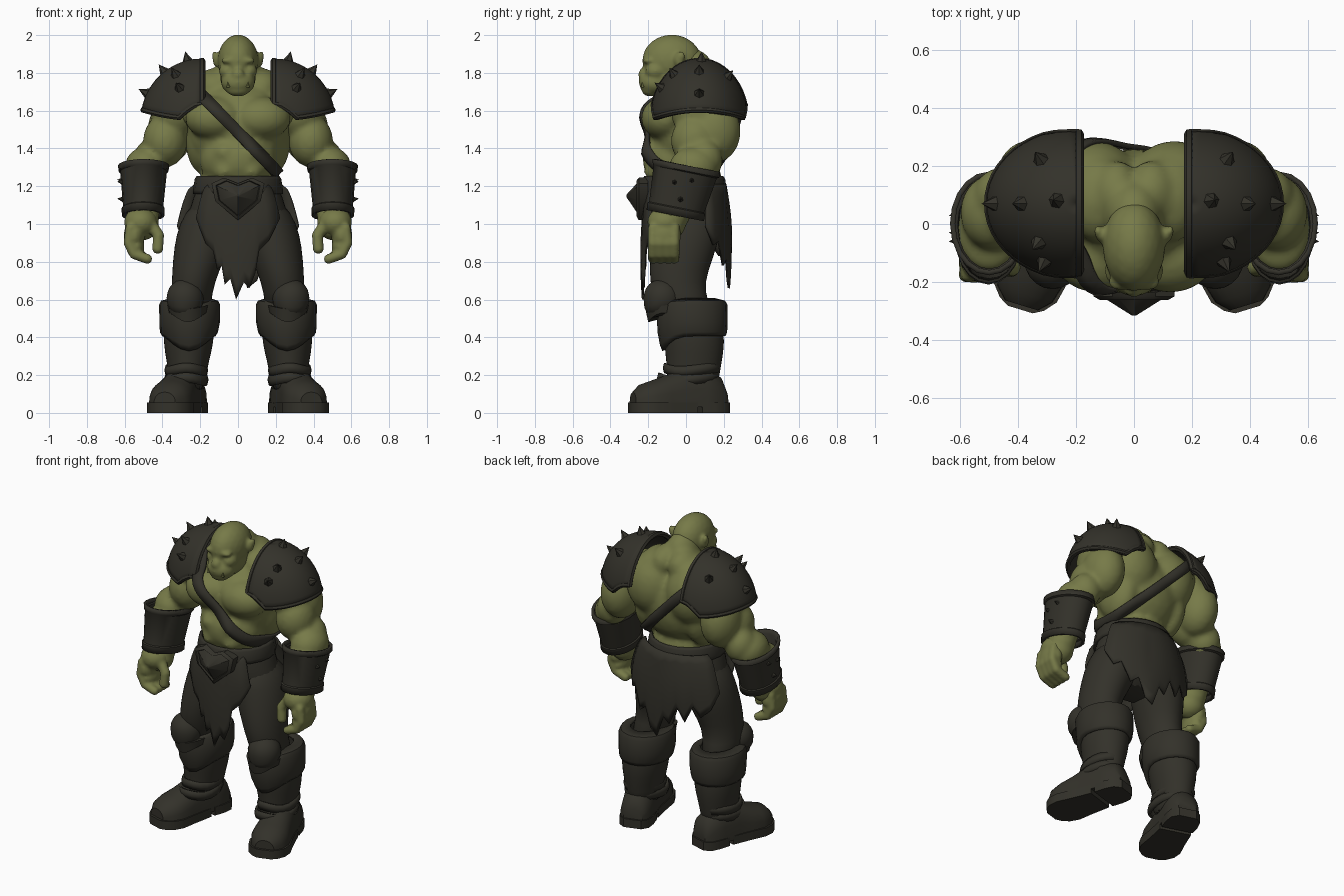
import bpy
import bmesh
from math import sin, cos, pi, radians, sqrt
from mathutils import Vector, Matrix
from mathutils.bvhtree import BVHTree

default_cube = bpy.data.objects.get("Cube")
if default_cube:
    bpy.data.objects.remove(default_cube, do_unlink=True)
for other in bpy.context.view_layer.objects:
    other.select_set(False)


def material(name, colour):
    mat = bpy.data.materials.new(name)
    mat.use_nodes = True
    mat.diffuse_color = (*colour, 1)
    shader = next(n for n in mat.node_tree.nodes if n.type == "BSDF_PRINCIPLED")
    shader.inputs["Base Color"].default_value = (*colour, 1)
    shader.inputs["Roughness"].default_value = .8
    return mat


GREEN = material("green_skin", (.183, .195, .065))
DARK = material("dark_leather", (.033, .031, .023))


def finish(bm, name, mat=DARK, mirror=False, solid=0, subdiv=0, voxel=0):
    """Turn a bmesh into a shaded object with the usual modifiers."""
    bmesh.ops.recalc_face_normals(bm, faces=bm.faces)
    mesh = bpy.data.meshes.new(name)
    bm.to_mesh(mesh)
    bm.free()
    ob = bpy.data.objects.new(name, mesh)
    bpy.context.collection.objects.link(ob)
    mesh.materials.append(mat)
    bpy.context.view_layer.objects.active = ob
    ob.select_set(True)
    bpy.ops.object.shade_smooth_by_angle(angle=radians(40))
    ob.select_set(False)
    if mirror:
        ob.modifiers.new("Mirror", "MIRROR")
    if solid:
        shell = ob.modifiers.new("Solidify", "SOLIDIFY")
        shell.thickness, shell.offset = solid, 0
    if subdiv:
        ob.modifiers.new("Subdivision", "SUBSURF").levels = subdiv
        ob.modifiers["Subdivision"].render_levels = subdiv
    if voxel:
        remesh = ob.modifiers.new("Remesh", "REMESH")
        remesh.mode, remesh.voxel_size = "VOXEL", voxel
        remesh.use_smooth_shade = True
        soften = ob.modifiers.new("Smooth", "SMOOTH")
        soften.factor, soften.iterations = .5, 4
    return ob


def stitch(rings, closed=True, caps=True):
    """Skin a row of equal point rings with quads."""
    bm = bmesh.new()
    rows = [[bm.verts.new(p) for p in ring] for ring in rings]
    n = len(rows[0])
    for low, high in zip(rows, rows[1:]):
        for i in range(n if closed else n - 1):
            j = (i + 1) % n
            bm.faces.new((low[i], low[j], high[j], high[i]))
    if caps:
        bm.faces.new(rows[0])
        bm.faces.new(rows[-1])
    return bm


def loft(rings, tilt=0, dips=None, caps=True, sides=20):
    """Stack of ellipses (x, y, z, rx, ry); dips pull a ring's front down."""
    rows = []
    for k, (x, y, z, rx, ry) in enumerate(rings):
        row = []
        for i in range(sides):
            a = 2 * pi * i / sides
            drop = dips[k] * max(0, -sin(a)) ** 3 if dips else 0
            row.append((x + rx * cos(a), y + ry * sin(a), z + tilt * ry * sin(a) - drop))
        rows.append(row)
    return stitch(rows, caps=caps)


def blob(bm, centre, radii):
    """Ellipsoid muscle, doubled on the other side when off centre."""
    for side in ((1, -1) if centre[0] else (1,)):
        place = Matrix.Translation((side * centre[0], *centre[1:])) @ Matrix.Diagonal((*radii, 1))
        bmesh.ops.create_icosphere(bm, subdivisions=3, radius=1, matrix=place)


def limb(bm, points, r):
    """Chain of balls along a path."""
    for a, b in zip(points, points[1:]):
        for k in range(6):
            blob(bm, Vector(a).lerp(Vector(b), k / 5), (r, r, r))


def flesh(name, muscles, voxel, limbs=()):
    bm = bmesh.new()
    for centre, radii in muscles:
        blob(bm, centre, radii)
    for points, r in limbs:
        limb(bm, points, r)
    return finish(bm, name, GREEN, voxel=voxel)


def spike(bm, base, direction, r, h):
    turn = direction.to_track_quat("Z", "Y").to_matrix().to_4x4()
    place = Matrix.Translation(base + direction * h / 2) @ turn
    bmesh.ops.create_cone(bm, cap_ends=True, segments=6, radius1=r, radius2=0, depth=h, matrix=place)


def rod(name, points, r):
    """Round bead along a path, mirrored."""
    curve = bpy.data.curves.new(name, "CURVE")
    curve.dimensions, curve.bevel_depth, curve.bevel_resolution = "3D", r, 1
    line = curve.splines.new("POLY")
    line.points.add(len(points) - 1)
    for slot, p in zip(line.points, points):
        slot.co = (*p, 1)
    temp = bpy.data.objects.new(name + "_path", curve)
    bpy.context.collection.objects.link(temp)
    mesh = bpy.data.meshes.new_from_object(temp.evaluated_get(bpy.context.evaluated_depsgraph_get()))
    bpy.data.objects.remove(temp, do_unlink=True)
    bm = bmesh.new()
    bm.from_mesh(mesh)
    finish(bm, name, mirror=True)


# Torso: rib cage, belly, waist, chest, lats, back, traps and neck
torso = flesh("torso", [
    ((0, .03, 1.5), (.27, .23, .27)), ((0, -.055, 1.34), (.205, .175, .17)),
    ((0, 0, 1.22), (.205, .195, .15)), ((.125, -.11, 1.56), (.155, .128, .115)),
    ((.18, .07, 1.46), (.1, .15, .2)), ((.14, .12, 1.6), (.17, .168, .2)),
    ((.12, .085, 1.72), (.12, .15, .105)), ((.06, .1, 1.76), (.09, .12, .1)),
    ((0, .03, 1.8), (.1, .12, .13)), ((.25, .07, 1.62), (.14, .16, .13)),
    ((.07, -.13, 1.38), (.07, .1, .06)), ((.07, -.125, 1.28), (.07, .1, .06))], .017)

# Arms: shoulder, triceps, biceps, elbow and forearm
flesh("arms", [
    ((.33, .08, 1.59), (.13, .16, .15)), ((.36, .145, 1.49), (.12, .145, .17)),
    ((.385, .05, 1.44), (.118, .13, .14)), ((.46, .095, 1.34), (.095, .1, .11)),
    ((.49, .04, 1.3), (.11, .13, .11)), ((.5, -.02, 1.245), (.11, .145, .055))], .015,
    [([(.5, .03, 1.25), (.505, -.09, 1)], .088)])

# Hands: palm, knuckles, four curled fingers and thumb
fingers = [([(.57, y, .98), (.58, y, .9), (.55, y, .84), (.48, y, .815)], .027)
           for y in (-.175, -.135, -.095, -.06)]
thumb = [([(.46, -.14, 1), (.42, -.15, .94), (.425, -.155, .87)], .03)]
flesh("hands", [((.515, -.11, 1.01), (.088, .095, .08)), ((.55, -.115, .94), (.055, .09, .08)),
                ((.54, -.115, .88), (.045, .08, .055))], .01, fingers + thumb)

# Head: skull, jaw, muzzle, chin, nose, brow, cheek and ear
flesh("head", [
    ((0, -.075, 1.865), (.108, .157, .138)), ((0, -.07, 1.78), (.095, .14, .11)),
    ((0, -.165, 1.75), (.09, .085, .07)), ((0, -.19, 1.71), (.062, .045, .035)),
    ((0, -.23, 1.79), (.032, .022, .035)), ((.045, -.2, 1.865), (.046, .03, .017)),
    ((.055, -.16, 1.81), (.046, .055, .045)), ((.115, -.035, 1.87), (.018, .028, .042)),
    ((.125, -.025, 1.89), (.014, .02, .025))], .01)
bm = bmesh.new()
for side in (1, -1):
    spike(bm, Vector((side * .05, -.228, 1.725)), Vector((side * .2, -.2, 1)).normalized(), .011, .03)
finish(bm, "tusks", GREEN)

# Diagonal chest strap laid over the torso surface
surface = BVHTree.FromObject(torso, bpy.context.evaluated_depsgraph_get())
along, across, back = Vector((-.7, 0, .714)), Vector((.714, 0, .7)), Vector((0, 1, 0))
edges = []
for offset in (-.03, 0, .03):
    centre = Vector((0, .02, 1.485)) + across * offset
    rays = [along * cos(2 * pi * k / 64) + back * sin(2 * pi * k / 64) for k in range(64)]
    reach = []
    for ray in rays:
        hit = surface.ray_cast(centre + ray, -ray)[0]
        reach.append((hit - centre).length if hit else .25)
    for repeat in range(4):
        reach = [max(d, (reach[k - 1] + reach[(k + 1) % 64]) / 2) for k, d in enumerate(reach)]
    edges.append([centre + ray * (d + .006) for ray, d in zip(rays, reach)])
finish(stitch(edges, caps=False), "chest_strap", solid=.018)

# Shoulder plates: open quarter domes with beaded rims and spikes
hub, size = Vector((.19, .07, 1.55)), Vector((.315, .25, .315))


def dome(az, el):
    return Vector((cos(el) * cos(az), cos(el) * sin(az), sin(el)))


def dome_point(az, el, swell=1):
    d = dome(az, el) * swell
    return hub + Vector((d.x * size.x, d.y * size.y, d.z * size.z))


def dome_foot(az):
    return .15 * cos(az) ** 2 - .02 + .25 * max(0, abs(sin(az)) - .93) / .07


turns = [pi * (k / 24 - .5) for k in range(25)]
shell = [[dome_point(az, dome_foot(az) + (1.56 - dome_foot(az)) * row / 10) for az in turns]
         for row in range(11)]
finish(stitch(shell, closed=False, caps=False), "shoulder_plates", mirror=True, solid=.022)
rod("shoulder_lower_rims", [dome_point(az, dome_foot(az) + .04, 1.01) for az in turns], .014)
arch = [dome_point(-pi / 2, .25 + (pi - .5) * k / 20) for k in range(21)]
rod("shoulder_neck_rims", arch, .017)
bm = bmesh.new()
for az, el in ((0, 52), (0, 26), (55, 45), (-50, 48), (-64, 32), (10, 76)):
    az, el = radians(az), radians(el)
    spike(bm, dome_point(az, el, .99), dome(az, el), .034, .062)
finish(bm, "shoulder_spikes", mirror=True)

# Forearm guards with flared rims and studs
guard = [(.5, .002, 1.31, .126, .17), (.5, .002, 1.285, .125, .169), (.5, -.003, 1.28, .116, .16),
         (.502, -.05, 1.085, .098, .138), (.502, -.052, 1.08, .106, .145), (.502, -.057, 1.045, .104, .143)]
finish(loft(guard, tilt=-.2, caps=False), "forearm_guards", mirror=True, solid=.018)
bm = bmesh.new()
for y, z in ((.03, 1.23), (-.06, 1.22), (-.03, 1.13)):
    spike(bm, Vector((.595, y, z)), Vector((1, 0, .1)).normalized(), .022, .045)
finish(bm, "forearm_studs", mirror=True)

# Trousers and belt
finish(loft([(0, -.01, 1.24, .215, .205), (0, -.01, 1.15, .232, .212), (0, 0, 1.03, .28, .21),
             (0, 0, .92, .275, .17), (0, 0, .83, .14, .1)]), "hips", subdiv=1)
finish(loft([(.14, .01, 1.13, .1, .15), (.165, .01, 1, .15, .18), (.19, -.01, .88, .15, .178),
             (.225, -.04, .75, .125, .157), (.245, -.045, .64, .108, .14), (.255, .02, .5, .11, .14)]),
       "trouser_legs", mirror=True, subdiv=1)
finish(loft([(0, -.012, z, r, r - .01) for z, r in ((1.16, .23), (1.18, .231), (1.235, .223), (1.25, .213))],
            caps=False), "belt", solid=.014)

# Pointed belt buckle
outline = [(0, 1.215), (.075, 1.245), (.14, 1.215), (.12, 1.12), (0, 1.02),
           (-.12, 1.12), (-.14, 1.215), (-.075, 1.245)]
finish(stitch([[(x * s, y, 1.15 + (z - 1.15) * s) for x, z in outline] for s, y in
               ((1, -.2), (1, -.25), (.84, -.262), (.8, -.25), (.05, -.316))]), "belt_buckle")


# Torn cloths at front and back
def cloth(name, hems, side, bulge, spread):
    rows = []
    for k in range(9):
        t = k / 8
        rows.append([(x * (.7 + .3 * sqrt(t)), side * (.208 + bulge * sin(pi * t * .75)) * sqrt(1 - (x / spread) ** 2),
                      1.21 + (hem - 1.21) * t) for x, hem in hems])
    finish(stitch(rows, closed=False, caps=False), name, solid=.012)


cloth("front_cloth", [(-.22, 1.03), (-.17, .9), (-.13, .86), (-.11, .76), (-.085, .78), (-.07, .68), (-.04, .71),
                      (-.01, .6), (.03, .69), (.06, .66), (.09, .74), (.11, .86), (.16, .91), (.22, 1.03)], -1, .028, .36)
cloth("back_cloth", [(-.32, .99), (-.28, .88), (-.23, .83), (-.19, .9), (-.14, .79), (-.09, .88), (-.04, .76), (0, .8),
                     (.05, .66), (.1, .7), (.14, .82), (.19, .78), (.24, .91), (.28, .89), (.32, .99)], 1, .03, .36)

# Knee guards
bm = bmesh.new()
blob(bm, (.28, -.125, .61), (.098, .1, .1))
for v in bm.verts:
    v.co.z -= .25 * max(0, -.12 - v.co.y) * (v.co.z < .6)
finish(bm, "knee_guards")
finish(loft([(.265, -.1, .57, .108, .115), (.265, -.1, .53, .1, .1)], dips=(.02, .05)), "knee_guard_bases", mirror=True)

# Boot shafts, turned-down cuffs and ankle straps
finish(loft([(.27, .03, .1, .1, .14), (.268, .04, .22, .1, .14), (.264, .045, .32, .126, .157),
             (.26, .042, .42, .138, .163), (.256, .035, .54, .13, .155)]), "boot_shafts", mirror=True, subdiv=1)
finish(loft([(.252, .02, .6, .1, .13), (.256, .032, .588, .145, .17), (.256, .032, .57, .154, .18),
             (.256, .035, .48, .152, .178), (.26, .04, .43, .146, .17), (.26, .042, .41, .134, .16)],
            dips=(.02, .02, .02, .05, .07, .08), caps=False), "boot_cuffs", mirror=True, solid=.016)
for label, y, z, rx, ry in (("upper", .03, .225, .108, .145), ("lower", .01, .175, .11, .155)):
    finish(loft([(.274, y, z + h, rx - abs(h) / 4, ry - abs(h) / 4) for h in (-.025, 0, .025)],
                tilt=.12, dips=(-.03, -.03, -.03), caps=False), label + "_ankle_straps", mirror=True, solid=.016)


# Splayed feet and soles
def splay(x, y, z):
    a = radians(17)
    return (.293 + x * cos(a) - y * sin(a), .03 + x * sin(a) + y * cos(a), z)


foot = [(.185, .06, .12), (.155, .088, .19), (.06, .1, .25), (-.05, .1, .245), (-.14, .11, .2),
        (-.22, .118, .172), (-.285, .1, .15), (-.325, .06, .11)]
finish(stitch([[splay(w * cos(pi * k / 12), y, .03 + (h - .03) * abs(sin(pi * k / 12)) ** .6)
                for k in range(13)] for y, w, h in foot]), "boot_feet", mirror=True)
for label, plan in (("heels", [(.195, .055), (.16, .092), (.1, .102), (.03, .1)]),
                    ("front_soles", [(.005, .1), (-.12, .112), (-.22, .126), (-.28, .113), (-.32, .08), (-.34, .045)])):
    finish(stitch([[splay(*p) for p in ((w, y, 0), (w, y, .055), (-w, y, .055), (-w, y, 0))]
                   for y, w in plan]), label, mirror=True)
